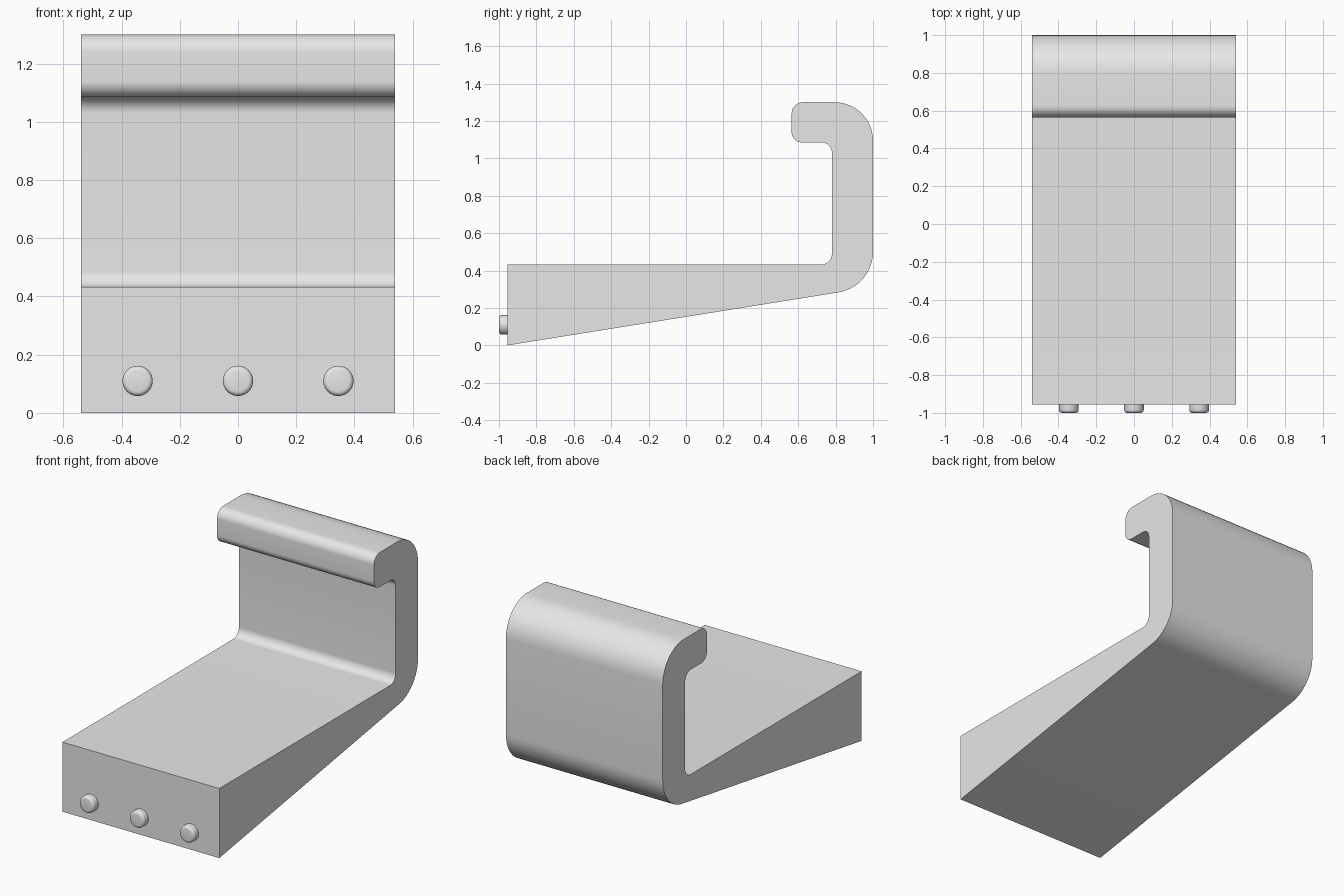
import bpy, bmesh, math
from mathutils import Vector

cube = bpy.data.objects.get("Cube")
if cube:
    bpy.data.objects.remove(cube, do_unlink=True)

grey = bpy.data.materials.new("light_grey")
grey.use_nodes = True
colour = (0.8, 0.8, 0.8, 1)
grey.diffuse_color = colour
grey.node_tree.nodes["Principled BSDF"].inputs["Base Color"].default_value = colour


def rounded(corners, steps=12):
    """Outline with each (y, z, radius) corner replaced by a tangent arc."""
    pts = []
    for i, (y, z, r) in enumerate(corners):
        p = Vector((y, z))
        if not r:
            pts.append(p)
            continue
        a = (Vector(corners[i - 1][:2]) - p).normalized()
        b = (Vector(corners[(i + 1) % len(corners)][:2]) - p).normalized()
        half = a.angle(b) / 2
        centre = p + (a + b).normalized() * r / math.sin(half)
        start = p + a * r / math.tan(half) - centre
        end = p + b * r / math.tan(half) - centre
        sweep = start.angle(end)
        for k in range(steps + 1):
            t = k / steps
            pts.append(centre + (start * math.sin((1 - t) * sweep)
                                 + end * math.sin(t * sweep)) / math.sin(sweep))
    return pts


def finish(name, bm):
    bmesh.ops.recalc_face_normals(bm, faces=bm.faces[:])
    mesh = bpy.data.meshes.new(name)
    bm.to_mesh(mesh)
    bm.free()
    mesh.materials.append(grey)
    obj = bpy.data.objects.new(name, mesh)
    bpy.context.collection.objects.link(obj)
    bpy.ops.object.select_all(action="DESELECT")
    obj.select_set(True)
    bpy.context.view_layer.objects.active = obj
    bpy.ops.object.shade_smooth_by_angle(angle=math.radians(25))
    return obj


# Hooked bracket: wedge base, upright back and short top lip in one profile
half_width = 0.54
outline = rounded([
    (-0.955, 0, 0), (1, 0.313, 0.22), (1, 1.3, 0.205), (0.565, 1.3, 0.06),
    (0.565, 1.085, 0.055), (0.78, 1.085, 0.055), (0.78, 0.433, 0.055),
    (-0.955, 0.433, 0)])
bm = bmesh.new()
face = bm.faces.new([bm.verts.new((-half_width, p.x, p.y)) for p in outline])
side = bmesh.ops.extrude_face_region(bm, geom=[face])
bmesh.ops.translate(bm, vec=(2 * half_width, 0, 0),
                    verts=[v for v in side["geom"] if isinstance(v, bmesh.types.BMVert)])
finish("hook_bracket", bm)

# Row of three round pegs with softened front rims
for x, label in ((-0.345, "right"), (0, "middle"), (0.345, "left")):
    bm = bmesh.new()
    profile = [(0, -1), (0.036, -1)]
    profile += [(0.036 + 0.016 * math.sin(a), -0.984 - 0.016 * math.cos(a))
                for a in (math.pi / 8 * k for k in range(1, 5))]
    profile += [(0.052, -0.95), (0, -0.95)]
    verts = [bm.verts.new((r, y, 0)) for r, y in profile]
    edges = [bm.edges.new(pair) for pair in zip(verts, verts[1:])]
    bmesh.ops.spin(bm, geom=verts + edges, cent=(0, 0, 0), axis=(0, 1, 0),
                   angle=math.tau, steps=40)
    bmesh.ops.remove_doubles(bm, verts=bm.verts[:], dist=0.0001)
    bmesh.ops.translate(bm, vec=(x, 0, 0.11), verts=bm.verts[:])
    finish("peg_" + label, bm)
